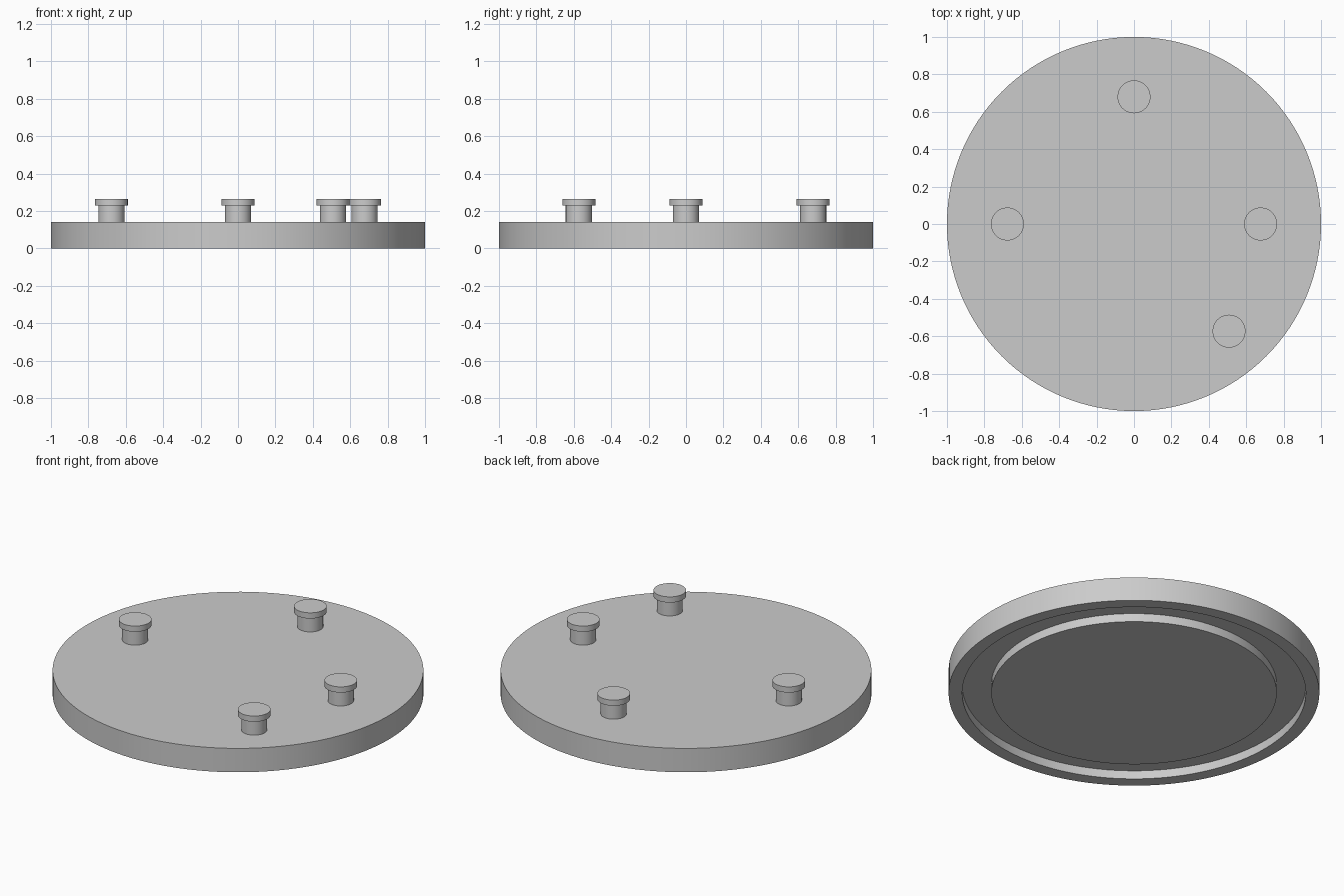
import bpy, math

cube = bpy.data.objects.get("Cube")
if cube:
    bpy.data.objects.remove(cube, do_unlink=True)

# One plain grey for every part
grey = bpy.data.materials.new("light_grey")
grey.use_nodes = True
colour = (0.6, 0.6, 0.6, 1)
grey.diffuse_color = colour
grey.node_tree.nodes["Principled BSDF"].inputs["Base Color"].default_value = colour


def lathe(name, profile, sides, location=(0, 0, 0)):
    """Turn an (r, z) profile, listed bottom to top, into a closed solid."""
    verts, faces = [], []
    for r, z in profile:
        for i in range(sides):
            a = 2 * math.pi * i / sides
            verts.append((r * math.cos(a), r * math.sin(a), z))
    for k in range(len(profile) - 1):
        for i in range(sides):
            j = (i + 1) % sides
            low, high = k * sides, (k + 1) * sides
            faces.append((low + i, low + j, high + j, high + i))
    last = (len(profile) - 1) * sides
    faces.append(tuple(reversed(range(sides))))
    faces.append(tuple(range(last, last + sides)))
    mesh = bpy.data.meshes.new(name)
    mesh.from_pydata(verts, [], faces)
    mesh.materials.append(grey)
    obj = bpy.data.objects.new(name, mesh)
    obj.location = location
    bpy.context.collection.objects.link(obj)
    bpy.ops.object.select_all(action="DESELECT")
    obj.select_set(True)
    bpy.context.view_layer.objects.active = obj
    bpy.ops.object.shade_smooth_by_angle(angle=math.radians(30))
    return obj


# Round plate with a ring groove in its underside
TOP = 0.142
GROOVE = 0.05
lathe("plate", [(0.77, 0), (0.77, GROOVE), (0.927, GROOVE), (0.927, 0),
                (1, 0), (1, TOP)], 128)

# Headed pegs standing on the plate
pegs = {"back_peg": (0, 0.68), "left_peg": (0.677, 0),
        "right_peg": (-0.677, 0), "front_peg": (0.508, -0.573)}
for name, (x, y) in pegs.items():
    lathe(name, [(0.07, 0), (0.07, 0.088), (0.088, 0.088), (0.088, 0.122)],
          48, (x, y, TOP))
